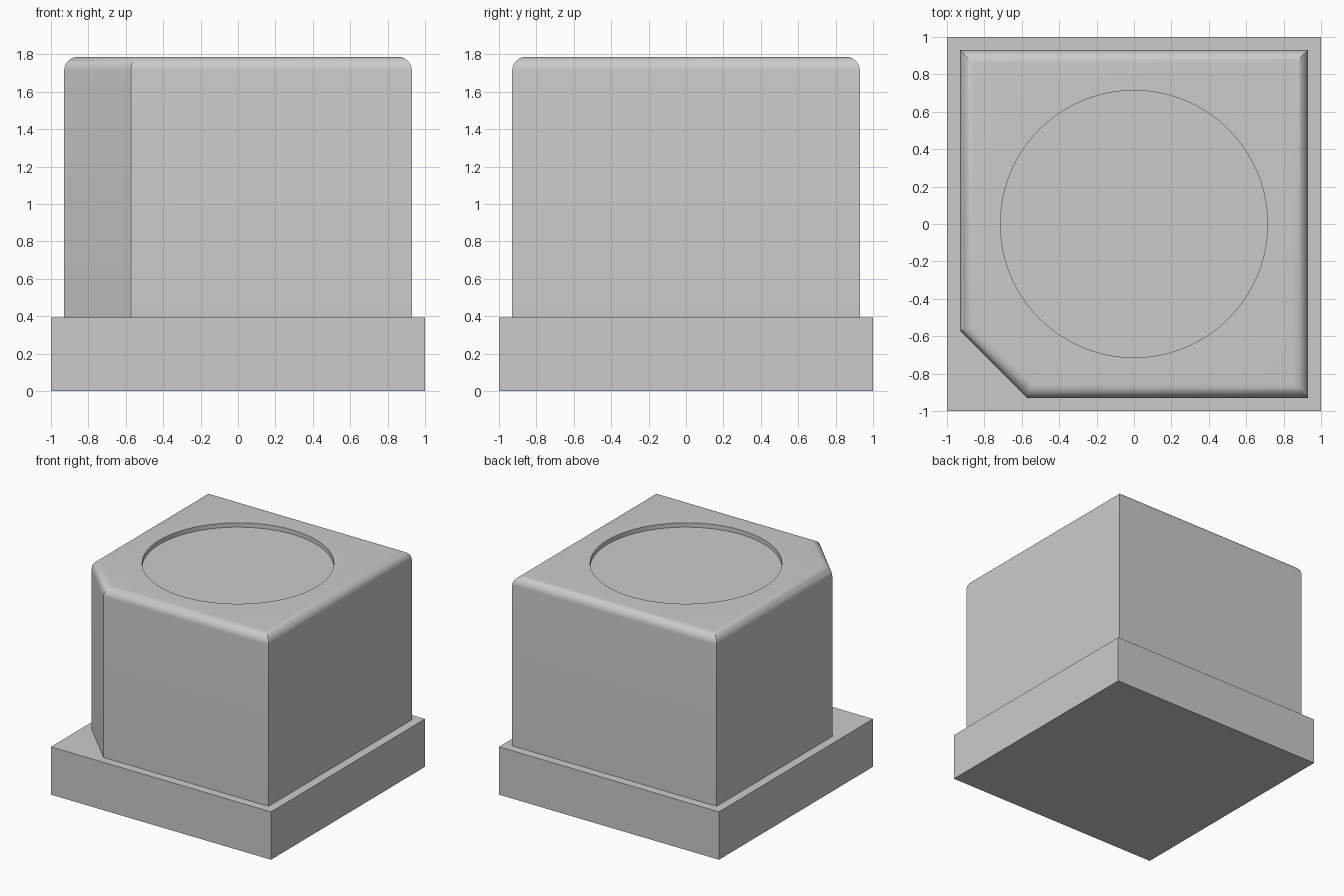
import bpy, bmesh, math

if "Cube" in bpy.data.objects:
    bpy.data.objects.remove(bpy.data.objects["Cube"], do_unlink=True)

# Main sizes
BASE_H, TOP = 0.393, 1.786
HALF, CHAMFER, FILLET = 0.929, 0.357, 0.0714
DISH_R, DISH_DEPTH = 0.714, 0.036
FILLET_STEPS, DISH_SIDES = 10, 96

grey = bpy.data.materials.new("light grey")
grey.use_nodes = True
grey.diffuse_color = (0.6, 0.6, 0.6, 1)
grey.node_tree.nodes["Principled BSDF"].inputs["Base Color"].default_value = (0.6, 0.6, 0.6, 1)


def finish(bm, name):
    bmesh.ops.recalc_face_normals(bm, faces=bm.faces)
    mesh = bpy.data.meshes.new(name)
    bm.to_mesh(mesh)
    bm.free()
    mesh.materials.append(grey)
    obj = bpy.data.objects.new(name, mesh)
    bpy.context.collection.objects.link(obj)
    return obj


def ring(bm, points, z):
    return [bm.verts.new((x, y, z)) for x, y in points]


def bridge(bm, a, b):
    n = len(a)
    for i in range(n):
        j = (i + 1) % n
        bm.faces.new((a[i], a[j], b[j], b[i]))


def outline(d):
    """Square with one cut front corner, moved inward by d."""
    h = HALF - d
    c = CHAMFER - d * (2 - math.sqrt(2))
    return [(-h + c, -h), (h, -h), (h, h), (-h, h), (-h, -h + c)]


# Square plinth
bm = bmesh.new()
bmesh.ops.create_cube(bm, size=1)
bmesh.ops.scale(bm, vec=(2, 2, BASE_H), verts=bm.verts)
bmesh.ops.translate(bm, vec=(0, 0, BASE_H / 2), verts=bm.verts)
finish(bm, "plinth")

# Body: straight walls, then a rounded top rim with mitred corners
bm = bmesh.new()
rings = [ring(bm, outline(0), BASE_H)]
bm.faces.new(rings[0])
for k in range(FILLET_STEPS + 1):
    a = math.pi / 2 * k / FILLET_STEPS
    rings.append(ring(bm, outline(FILLET * (1 - math.cos(a))),
                      TOP - FILLET * (1 - math.sin(a))))
for low, high in zip(rings, rings[1:]):
    bridge(bm, low, high)

# Shallow round dish in the top
circle = [(DISH_R * math.cos(t), DISH_R * math.sin(t))
          for t in (2 * math.pi * i / DISH_SIDES for i in range(DISH_SIDES))]
rim = ring(bm, circle, TOP)
floor = ring(bm, circle, TOP - DISH_DEPTH)
bridge(bm, rim, floor)
bm.faces.new(floor)

# Flat top between the rounded rim and the dish
edges = [bm.edges.get((loop[i - 1], loop[i]))
         for loop in (rings[-1], rim) for i in range(len(loop))]
bmesh.ops.triangle_fill(bm, edges=edges, use_beauty=True)
body = finish(bm, "body")

bpy.ops.object.select_all(action='DESELECT')
body.select_set(True)
bpy.context.view_layer.objects.active = body
bpy.ops.object.shade_smooth_by_angle(angle=math.radians(30))
